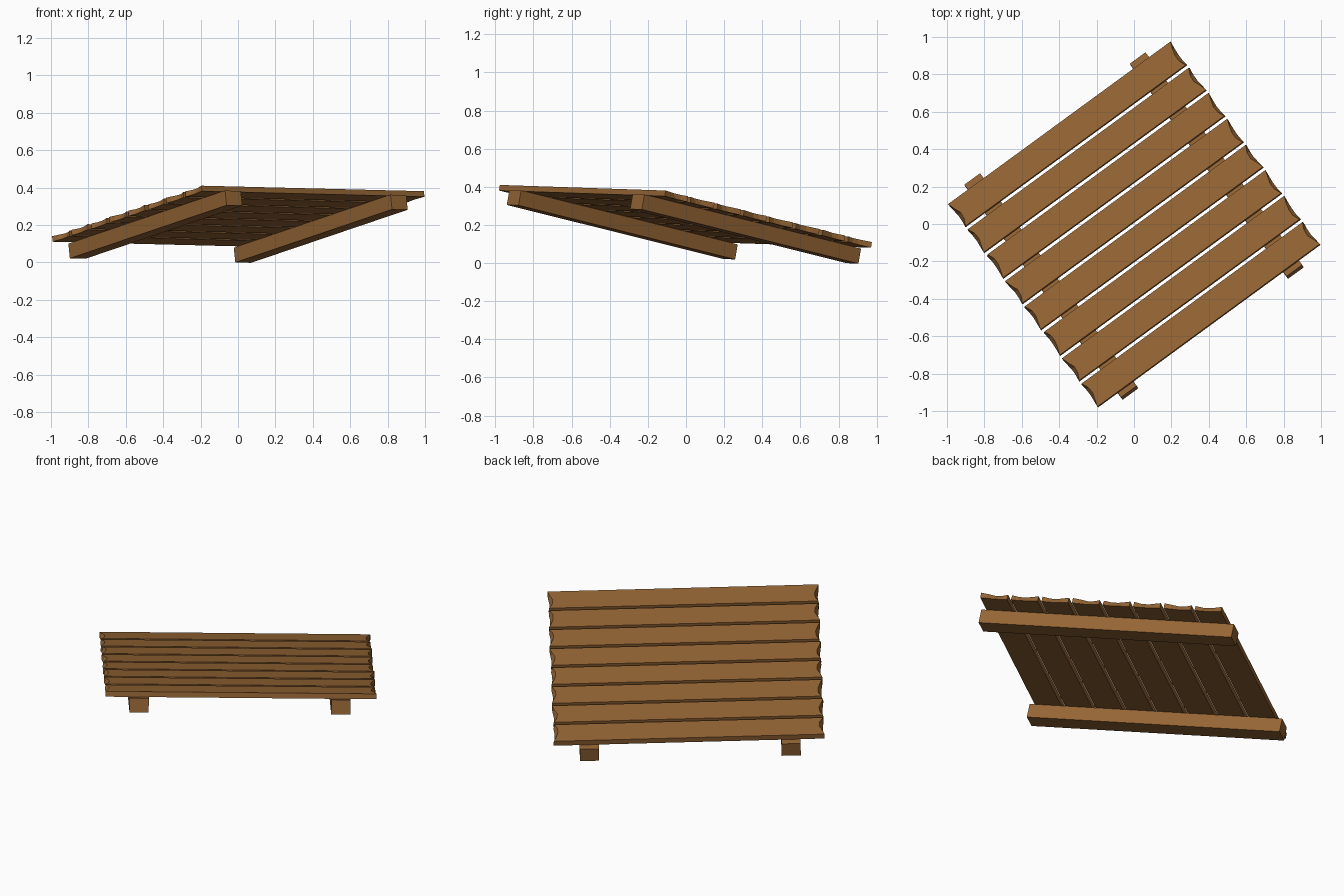
import bpy, bmesh
from mathutils import Vector, Matrix

if "Cube" in bpy.data.objects:
    bpy.data.objects.remove(bpy.data.objects["Cube"])

wood = bpy.data.materials.new("wood")
wood.diffuse_color = (0.30, 0.13, 0.035, 1)
wood.use_nodes = True
wood.node_tree.nodes["Principled BSDF"].inputs["Base Color"].default_value = wood.diffuse_color

# Tilted frame of the pallet: u along planks, v along beams, w up through the deck
u = Vector((0.807, 0.590, -0.02)).normalized()
v = Vector((-0.584, 0.788, -0.197))
v = (v - u * v.dot(u)).normalized()
w = u.cross(v)
FRAME = Matrix.Translation((0, 0, 0.26)) @ Matrix((u, v, w)).transposed().to_4x4()

HALF_U, HALF_V, THICK, COUNT, GAP = 0.737, 0.686, 0.03, 8, 0.022
PITCH = (2 * HALF_V + GAP) / COUNT
# Worn end shapes: how far the top edge is chipped back across the plank width
WORN = [(0.0, 0.012, 0.024, 0.022, 0.004),
        (0.006, 0.024, 0.028, 0.012, 0.0),
        (0.002, 0.016, 0.026, 0.026, 0.010)]


def finish(bm, name):
    bmesh.ops.recalc_face_normals(bm, faces=bm.faces)
    mesh = bpy.data.meshes.new(name)
    bm.to_mesh(mesh)
    bm.free()
    mesh.materials.append(wood)
    ob = bpy.data.objects.new(name, mesh)
    ob.matrix_world = FRAME
    bpy.context.collection.objects.link(ob)


def plank(i):
    """Flat board with chipped, slightly hollow ends."""
    width = PITCH - GAP
    v0 = -HALF_V + i * PITCH
    bm = bmesh.new()
    rings = {}
    for z, factor in ((0, 1.0), (-THICK, 0.3)):
        left, right = WORN[i % 3], WORN[(i + 1) % 3][::-1]
        pts = [(-HALF_U + left[k] * factor, v0 + width * k / 4, z) for k in range(5)]
        pts += [(HALF_U - right[k] * factor, v0 + width * k / 4, z) for k in range(4, -1, -1)]
        rings[z] = [bm.verts.new(p) for p in pts]
    top, bottom = rings[0], rings[-THICK]
    bm.faces.new(top)
    bm.faces.new(bottom[::-1])
    for k in range(len(top)):
        j = (k + 1) % len(top)
        bm.faces.new((top[k], bottom[k], bottom[j], top[j]))
    finish(bm, f"plank_{i + 1}")


def beam(pos, name):
    """Square bearer under the deck."""
    bm = bmesh.new()
    bmesh.ops.create_cube(bm, size=1, matrix=Matrix.Translation((pos, 0.005, -THICK - 0.04))
                          @ Matrix.Diagonal((0.104, 1.44, 0.08, 1)))
    finish(bm, name)


for i in range(COUNT):
    plank(i)
beam(-0.553, "left_beam")
beam(0.543, "right_beam")
